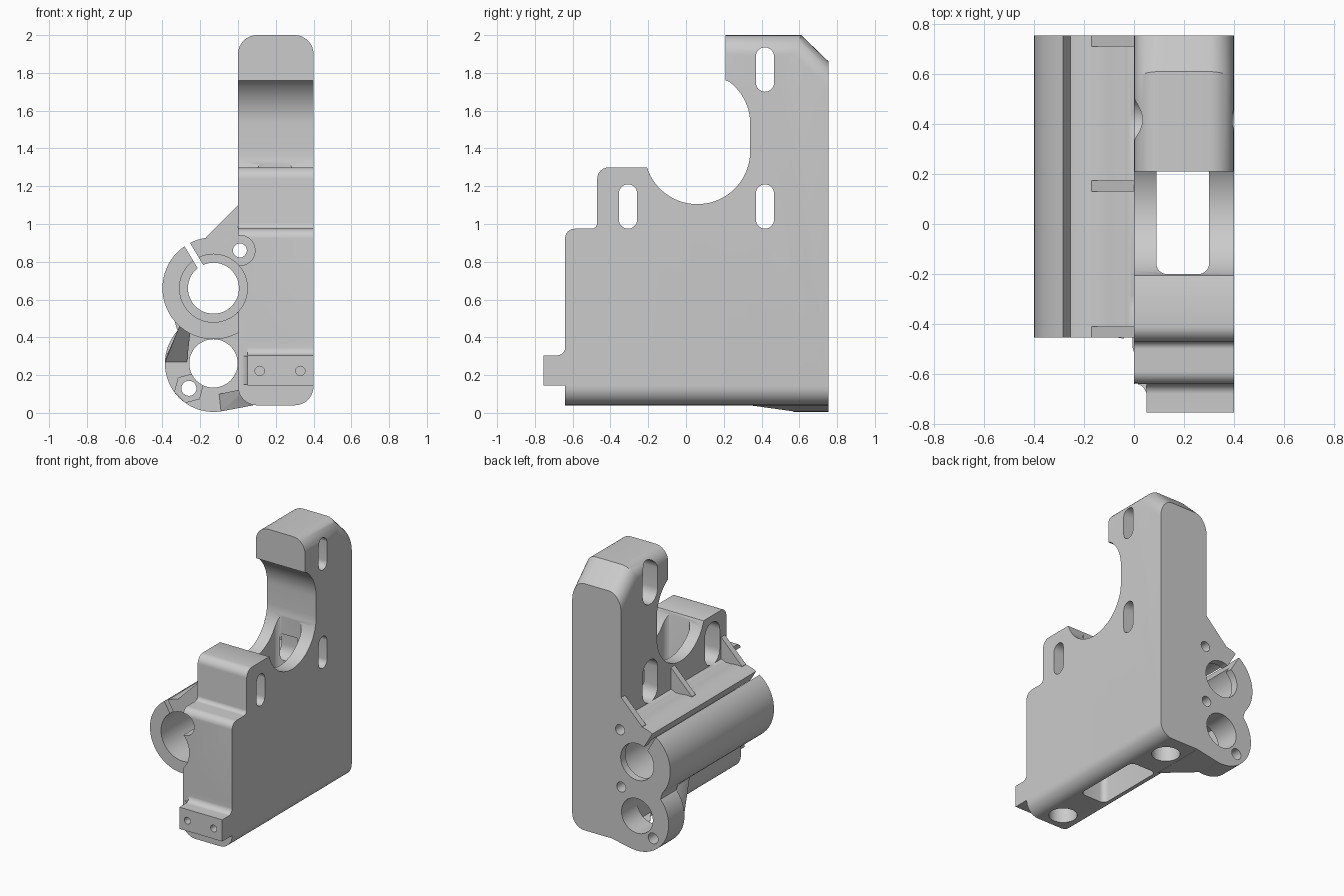
import bpy, bmesh, math
from mathutils import Vector

old = bpy.data.objects.get("Cube")
if old:
    bpy.data.objects.remove(old, do_unlink=True)

grey = bpy.data.materials.new("plain grey")
grey.use_nodes = True
colour = (0.6, 0.6, 0.6, 1)
grey.diffuse_color = colour
grey.node_tree.nodes["Principled BSDF"].inputs["Base Color"].default_value = colour


def make(name, bm):
    bmesh.ops.recalc_face_normals(bm, faces=bm.faces)
    mesh = bpy.data.meshes.new(name)
    bm.to_mesh(mesh)
    bm.free()
    mesh.materials.append(grey)
    obj = bpy.data.objects.new(name, mesh)
    bpy.context.collection.objects.link(obj)
    return obj


def rounded(pts, steps=6):
    """Polygon with a fillet at each point that carries a radius."""
    out = []
    for i, p in enumerate(pts):
        c = Vector(p[:2])
        if len(p) < 3:
            out.append(c)
            continue
        u = (Vector(pts[i - 1][:2]) - c).normalized()
        v = (Vector(pts[(i + 1) % len(pts)][:2]) - c).normalized()
        half = u.angle(v) / 2
        centre = c + (u + v).normalized() * p[2] / math.sin(half)
        a, b = c + u * p[2] / math.tan(half) - centre, c + v * p[2] / math.tan(half) - centre
        for k in range(steps + 1):
            d = a.lerp(b, k / steps).normalized() * p[2]
            out.append(centre + d)
    return out


def arc(a, b, r, start, end, n=32):
    return [(a + r * math.cos(math.radians(start + (end - start) * k / n)),
             b + r * math.sin(math.radians(start + (end - start) * k / n))) for k in range(n + 1)]


def prism_mesh(pts, axis, lo, hi):
    place = {"x": lambda a, b, t: (t, a, b),
             "y": lambda a, b, t: (a, t, b),
             "z": lambda a, b, t: (a, b, t)}[axis]
    bm = bmesh.new()
    ends = [[bm.verts.new(place(p[0], p[1], t)) for p in pts] for t in (lo, hi)]
    for ring in ends:
        bm.faces.new(ring)
    for i in range(len(pts)):
        j = (i + 1) % len(pts)
        bm.faces.new((ends[0][i], ends[0][j], ends[1][j], ends[1][i]))
    return bm


def prism(name, pts, axis, lo, hi):
    return make(name, prism_mesh(pts, axis, lo, hi))


def rod(name, a, b, r, lo, hi, axis="y", n=48, turn=0):
    return prism(name, arc(a, b, r, turn, turn + 360, n)[:-1], axis, lo, hi)


def slot(name, y, z0, z1, r, lo, hi):
    pts = arc(y, z1 - r, r, 0, 180, 16) + arc(y, z0 + r, r, 180, 360, 16)
    return prism(name, pts, "x", lo, hi)


def hull(name, pts):
    bm = bmesh.new()
    for p in pts:
        bm.verts.new(p)
    bmesh.ops.convex_hull(bm, input=bm.verts)
    return make(name, bm)


BACK, FRONT = 0.755, -0.455
UX, UZ, LX, LZ = -0.13, 0.66, -0.13, 0.262

# Main plate with the large side cutout; long top and bottom edges rounded
outline = (rounded([(-.64, .04), (-.64, .975, .05), (-.47, .975, .03), (-.47, 1.3, .06), (-.21, 1.3)])
           + arc(.06, 1.385, .28, 198, 360) + arc(.06, 1.53, .28, 0, 53, 12)
           + [(.21, 1.76), (.21, 2), (.61, 2), (BACK, 1.86), (BACK, .04)])
bm = prism_mesh(outline, "x", 0, .4)
long_edges = []
for e in bm.edges:
    a, b = (v.co for v in e.verts)
    mid = (a + b) / 2
    if abs(a.x - b.x) < .01 and (mid.z < .05 or mid.z > 1.9):
        long_edges.append(e)
bmesh.ops.bevel(bm, geom=long_edges, offset=.1, segments=8, profile=.5, affect='EDGES')
bracket = make("bracket", bm)

parts = [
    # Front foot
    prism("foot", rounded([(-.55, .145), (-BACK, .145), (-BACK, .305), (-.64, .305, .04),
                           (-.64, .38), (-.55, .38)]), "x", .05, .4),
    prism("foot_corner", rounded([(.06, -.6), (0, -.6), (0, -.64), (.05, -.64, .045),
                                  (.05, -.72), (.06, -.72)]), "z", .15, .3),
    # Upper clamp tube, its web and clamp screw boss
    rod("upper_tube", UX, UZ, .27, FRONT, BACK, n=64),
    prism("tube_web", [(-.17, .7), (.03, .7), (.03, .925), (-.17, .925)], "y", FRONT, BACK),
    rod("screw_boss", .01, .86, .08, FRONT, BACK),
    prism("web_fillet", rounded([(.02, -.4), (-.09, -.4), (-.09, FRONT), (0, FRONT, .065),
                                 (0, -.53), (.02, -.53)]), "z", .53, .92),
    # Lower rod flange with its supports
    rod("lower_flange", LX, LZ, .257, .57, BACK, n=64),
    prism("flange_web", [(-.31, .4), (-.34, .5), (.03, .5), (.03, .1), (-.13, .1)], "y", .57, BACK),
    hull("lower_support", [(x, y, z) for y, low in ((BACK, 0), (.57, 0), (.34, .04))
                           for x, z in ((-.09, low + .008), (.08, .04), (.04, .13), (-.1, .1))
                           if y > .4 or x > 0]),
    hull("side_support", [(-.378, .57, .3), (-.385, .57, .27), (-.27, .57, .27), (-.25, .57, .45),
                          (-.31, .57, .45), (-.31, .4, .46), (-.25, .4, .46)]),
]
# Triangular gussets
for y in (FRONT, .13, .71):
    parts.append(prism("gusset", [(-.17, .85), (.02, .85), (.02, 1.1), (0, 1.1), (-.17, .93)],
                       "y", y, y + .045))

cutters = [
    # Bores and screw holes
    rod("upper_bore", UX, UZ, .18, -.9, .7),
    rod("upper_exit", UX, UZ, .135, .6, .9),
    rod("lower_bore", LX, LZ, .128, -.9, .9),
    rod("boss_clearance", .01, .86, .08, -.9, FRONT),
    rod("boss_hole", .01, .86, .037, -.9, .9, n=24),
    rod("blind_hole", 0, .44, .037, .62, .9, n=24),
    rod("flange_hole", -.26, .13, .04, .4, .9, n=24),
    rod("nut_trap", -.26, .13, .078, .4, .65, n=6, turn=15),
    # Vertical pocket and sockets in the underside
    prism("pocket", rounded([(.09, -.2, .04), (.3, -.2, .04), (.3, .335, .04), (.09, .335, .04)]),
          "z", -.1, 1.32),
    rod("rear_socket", .2, .57, .095, -.1, .8, "z"),
    rod("front_socket", .2, -.5, .095, -.1, .8, "z"),
]
for x in (.115, .33):
    cutters.append(rod("foot_hole", x, .222, .025, -.9, -.6, n=20))
# Mounting slots, wider on the tube side
for y, z in ((.418, 1.7), (.418, .975), (-.307, .975)):
    cutters.append(slot("slot", y, z, z + .235, .048, -.1, .5))
    cutters.append(slot("slot_recess", y, z - .04, z + .275, .087, -.05, .25))
# Clamp slit
d = Vector((math.cos(math.radians(121)), math.sin(math.radians(121))))
n = Vector((-d.y, d.x)) * .017
c = Vector((UX, UZ))
cutters.append(prism("slit", [c + d * .1 + n, c + d * .1 - n, c + d * .34 - n, c + d * .34 + n],
                     "y", -.6, .9))

# Combine everything into one solid
for group, op in ((parts, 'UNION'), (cutters, 'DIFFERENCE')):
    for obj in group:
        mod = bracket.modifiers.new(obj.name, 'BOOLEAN')
        mod.operation, mod.solver, mod.object = op, 'EXACT', obj
bpy.context.view_layer.update()
solid = bpy.data.meshes.new_from_object(bracket.evaluated_get(bpy.context.evaluated_depsgraph_get()))
bracket.modifiers.clear()
bracket.data = solid
for obj in parts + cutters:
    bpy.data.objects.remove(obj, do_unlink=True)

bpy.ops.object.select_all(action='DESELECT')
bracket.select_set(True)
bpy.context.view_layer.objects.active = bracket
bpy.ops.object.shade_smooth_by_angle(angle=math.radians(30))
